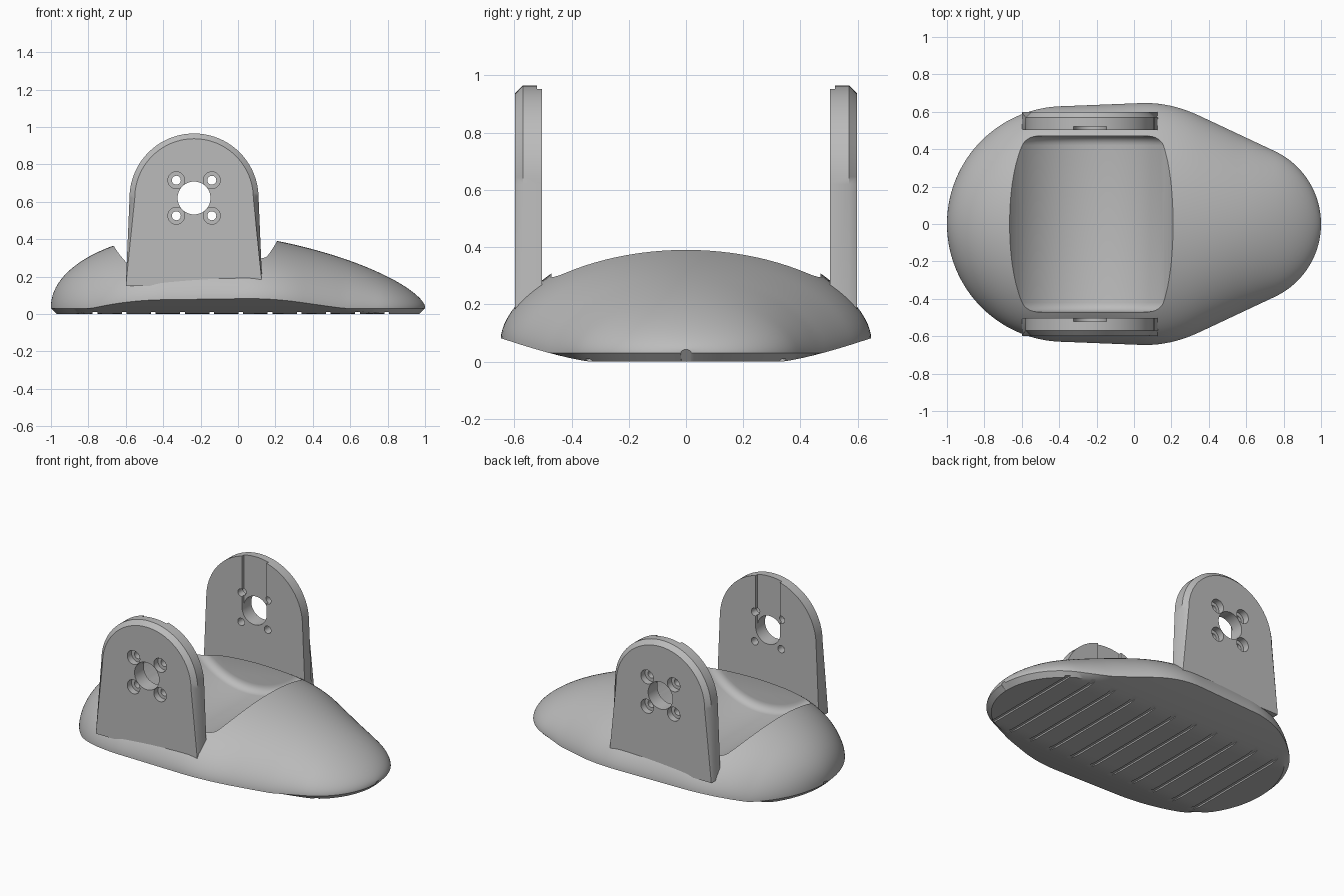
import bpy, bmesh, math
from mathutils import Matrix

old = bpy.data.objects.get("Cube")
if old:
    bpy.data.objects.remove(old, do_unlink=True)

grey = bpy.data.materials.new("light grey plastic")
grey.use_nodes = True
GREY = (0.5, 0.5, 0.5, 1)
grey.diffuse_color = GREY
grey.node_tree.nodes["Principled BSDF"].inputs["Base Color"].default_value = GREY

AXIS_X, AXIS_Z = -0.235, 0.62  # ankle pivot


def finish(bm, name):
    bmesh.ops.recalc_face_normals(bm, faces=bm.faces)
    mesh = bpy.data.meshes.new(name)
    bm.to_mesh(mesh)
    bm.free()
    mesh.materials.append(grey)
    obj = bpy.data.objects.new(name, mesh)
    bpy.context.collection.objects.link(obj)
    return obj


def loft(name, rings):
    """Skin closed rings of points and cap both ends."""
    bm = bmesh.new()
    loops = [[bm.verts.new(p) for p in ring] for ring in rings]
    n = len(loops[0])
    for a, b in zip(loops, loops[1:]):
        for i in range(n):
            j = (i + 1) % n
            bm.faces.new((a[i], a[j], b[j], b[i]))
    bm.faces.new(loops[0])
    bm.faces.new(loops[-1])
    return finish(bm, name)


def cylinder(x, y, z, radius, depth, bevel=0.0, segments=48):
    """Cutter lying along y, optionally with rounded end rims."""
    bm = bmesh.new()
    place = Matrix.Translation((x, y, z)) @ Matrix.Rotation(math.pi / 2, 4, 'X')
    bmesh.ops.create_cone(bm, cap_ends=True, segments=segments, radius1=radius,
                          radius2=radius, depth=depth, matrix=place)
    if bevel:
        rims = [e for e in bm.edges if abs(e.verts[0].co.y - e.verts[1].co.y) < 1e-4]
        bmesh.ops.bevel(bm, geom=rims, offset=bevel, segments=5, profile=0.5,
                        affect='EDGES')
    return finish(bm, "cutter")


def box(x, y, z, sx, sy, sz):
    bm = bmesh.new()
    place = Matrix.Translation((x, y, z)) @ Matrix.Diagonal((sx, sy, sz, 1))
    bmesh.ops.create_cube(bm, size=1, matrix=place)
    return finish(bm, "cutter")


def cut(obj, cutters):
    bpy.context.view_layer.objects.active = obj
    for c in cutters:
        mod = obj.modifiers.new("cut", 'BOOLEAN')
        mod.operation = 'DIFFERENCE'
        mod.solver = 'EXACT'
        mod.object = c
        bpy.ops.object.modifier_apply(modifier=mod.name)
        bpy.data.objects.remove(c, do_unlink=True)


def smooth(obj, angle):
    bpy.ops.object.select_all(action='DESELECT')
    obj.select_set(True)
    bpy.context.view_layer.objects.active = obj
    bpy.ops.object.shade_smooth_by_angle(angle=math.radians(angle))


# Foot shell: plan outline, crest height and upturned sole edge
def half_width(x):
    if x < -0.37:
        return math.sqrt(max(0, 0.63 ** 2 - (x + 0.37) ** 2))
    if x > 0.753:
        return math.sqrt(max(0, 0.43 ** 2 - (x - 0.57) ** 2))
    a, b = 0.645 + 0.04 * x, 0.743 - 0.47 * x
    h = max(0, 0.08 - abs(a - b)) / 0.08
    return min(a, b) - h * h * 0.02


def crest(x):
    if x < -0.2:
        return 0.04 + 0.4 * math.sqrt(max(0, 1 - ((x + 0.2) / 0.8) ** 2))
    return 0.04 + 0.4 * max(0, 1 - ((x + 0.2) / 1.2) ** 1.6) ** 0.67


def sole_height(y):
    return 0.085 * (max(0, abs(y) - 0.33) / 0.325) ** 1.3


def foot_section(x):
    w = half_width(x)
    edge = max(0.03, sole_height(w))
    ring = []
    for i in range(49):
        t = math.pi * i / 48
        rise = max(0, math.sin(t)) ** 1.16
        ring.append((x, w * math.cos(t), edge + (crest(x) - edge) * rise))
    for i in range(25):
        y = 0.955 * w * (i / 12 - 1)
        ring.append((0.97 * x, y, sole_height(y)))
    return ring


STATIONS = 96
foot = loft("foot_shell", [foot_section(-0.9996 * math.cos(math.pi * i / STATIONS))
                           for i in range(STATIONS + 1)])

# Ankle saddle and sole grooves
cutters = [cylinder(AXIS_X, 0, AXIS_Z, 0.5, 0.94, 0.05, 96)]
cutters += [box(0.015 + 0.156 * i, 0, -0.04, 0.025, 1.4, 0.1) for i in range(-5, 6)]
cut(foot, cutters)
smooth(foot, 32)


# Ankle brackets: arched plates with a tapering outer chamfer
def arch(y, inset):
    ring = [(AXIS_X + 0.365, y, 0.15)]
    for i in range(41):
        t = math.pi * i / 40
        r = 0.345 - inset
        ring.append((AXIS_X + r * math.cos(t), y, AXIS_Z + r * math.sin(t)))
    ring.append((AXIS_X - 0.365, y, 0.15))
    return ring


for side, name in ((-1, "right_bracket"), (1, "left_bracket")):
    bracket = loft(name, [arch(side * 0.503, 0), arch(side * 0.57, 0),
                          arch(side * 0.598, 0.028)])
    # Shaft hole, inner slot and four counterbored screw holes
    holes = [cylinder(AXIS_X, side * 0.55, AXIS_Z, 0.088, 0.3),
             box(AXIS_X, side * 0.49, AXIS_Z + 0.25, 0.175, 0.062, 0.5)]
    for dx in (-0.095, 0.095):
        for dz in (-0.095, 0.095):
            x, z = AXIS_X + dx, AXIS_Z + dz
            holes.append(cylinder(x, side * 0.55, z, 0.024, 0.3, segments=24))
            holes.append(cylinder(x, side * 0.6, z, 0.045, 0.09, segments=32))
    cut(bracket, holes)
    smooth(bracket, 30)
